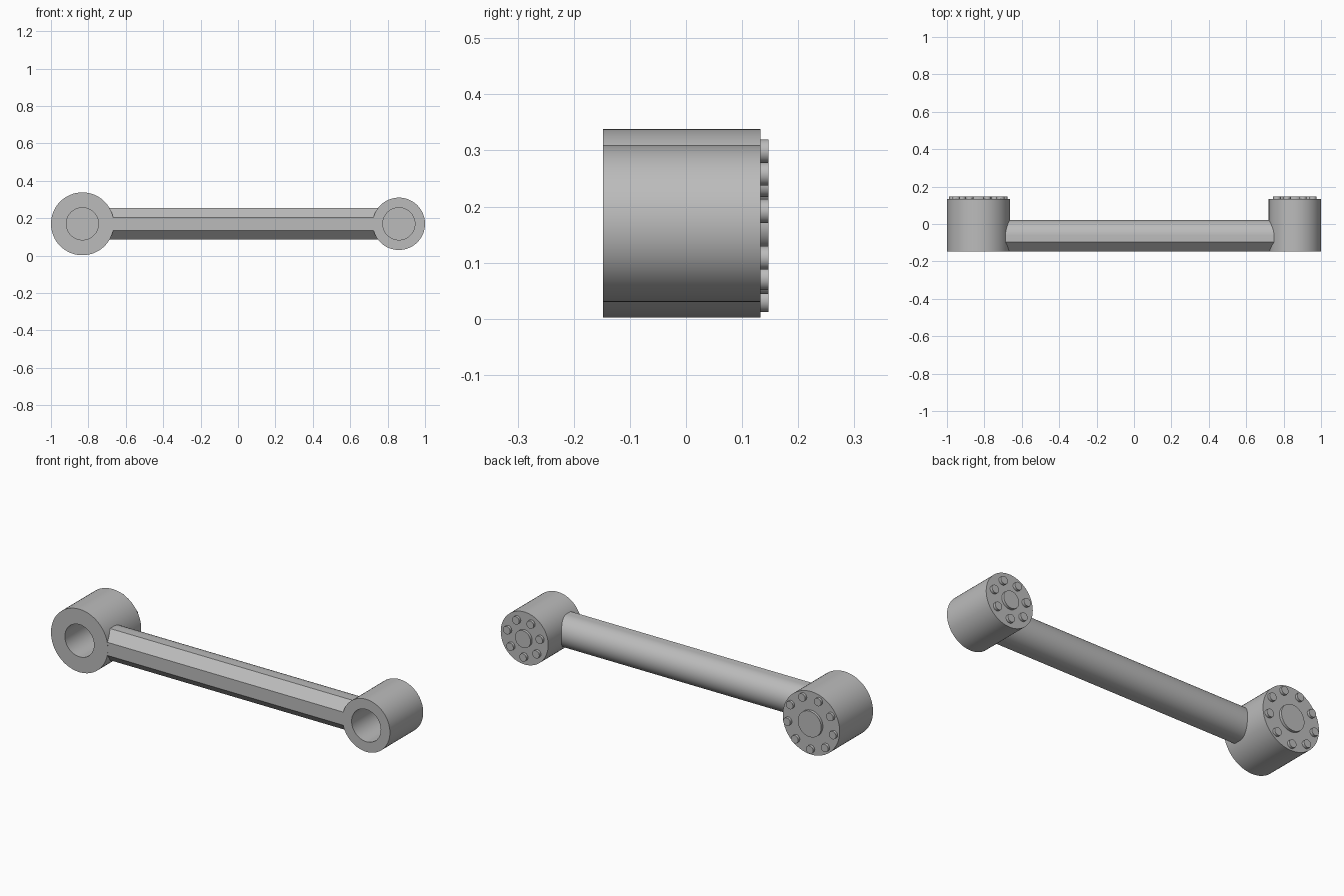
import bpy, bmesh, math

cube = bpy.data.objects.get("Cube")
if cube:
    bpy.data.objects.remove(cube)

AXIS_Z = 0.17
FRONT, BACK, BOLT_TOP = -0.148, 0.133, 0.147
HOLE_R, HOLE_FLOOR = 0.086, 0.07
BOLT_R = 0.021

steel = bpy.data.materials.new("grey steel")
steel.use_nodes = True
grey = (0.5, 0.5, 0.5, 1)
steel.diffuse_color = grey
steel.node_tree.nodes["Principled BSDF"].inputs["Base Color"].default_value = grey


def finish(name, bm):
    """Turn a bmesh into a smooth-shaded object with sharp edges kept."""
    bmesh.ops.recalc_face_normals(bm, faces=bm.faces)
    mesh = bpy.data.meshes.new(name)
    bm.to_mesh(mesh)
    bm.free()
    mesh.materials.append(steel)
    obj = bpy.data.objects.new(name, mesh)
    bpy.context.collection.objects.link(obj)
    bpy.ops.object.select_all(action='DESELECT')
    obj.select_set(True)
    bpy.context.view_layer.objects.active = obj
    bpy.ops.object.shade_smooth_by_angle(angle=math.radians(30))
    return obj


def turned(name, x, z, profile, segments=64):
    """Revolve (radius, y) pairs about a front-to-back axis, capping both ends."""
    bm = bmesh.new()
    rings = []
    for r, y in profile:
        angles = [2 * math.pi * i / segments for i in range(segments)]
        rings.append([bm.verts.new((x + r * math.cos(a), y, z + r * math.sin(a)))
                      for a in angles])
    for a, b in zip(rings, rings[1:]):
        for i in range(segments):
            j = (i + 1) % segments
            bm.faces.new((a[i], a[j], b[j], b[i]))
    bm.faces.new(rings[0])
    bm.faces.new(rings[-1])
    return finish(name, bm)


def joint(side, x, radius, cap_r, bolts, bolt_circle):
    # Boss with a blind bore in the front
    turned(side + "_boss", x, AXIS_Z,
           [(HOLE_R, HOLE_FLOOR), (HOLE_R, FRONT), (radius, FRONT), (radius, BACK)])
    # Centre cap and ring of bolt heads on the back
    turned(side + "_cap", x, AXIS_Z, [(cap_r, BACK - 0.005), (cap_r, BOLT_TOP)], 32)
    for i in range(bolts):
        a = 2 * math.pi * i / bolts - math.pi / 2
        turned(f"{side}_bolt_{i + 1}", x + bolt_circle * math.cos(a),
               AXIS_Z + bolt_circle * math.sin(a),
               [(BOLT_R, BACK - 0.005), (BOLT_R, BOLT_TOP)], 20)


joint("right", -0.832, 0.168, 0.069, 9, 0.137)
joint("left", 0.86, 0.14, 0.046, 7, 0.098)


# Rod: round at the back, flat with two bevels at the front
def rod(x0, x1, r, y_mid):
    half = r * math.tan(math.pi / 8)
    section = [(r * math.cos(a), r * math.sin(a))
               for a in (math.pi * (i / 32 - 0.5) for i in range(33))]
    section += [(-half, r), (-r, half), (-r, -half), (-half, -r)]
    bm = bmesh.new()
    ends = [[bm.verts.new((x, y_mid + y, AXIS_Z + z)) for y, z in section]
            for x in (x0, x1)]
    n = len(section)
    for i in range(n):
        j = (i + 1) % n
        bm.faces.new((ends[0][i], ends[0][j], ends[1][j], ends[1][i]))
    for end in ends:
        bm.faces.new(end)
    return finish("connecting_rod", bm)


rod(-0.725, 0.76, 0.0845, -0.0625)
